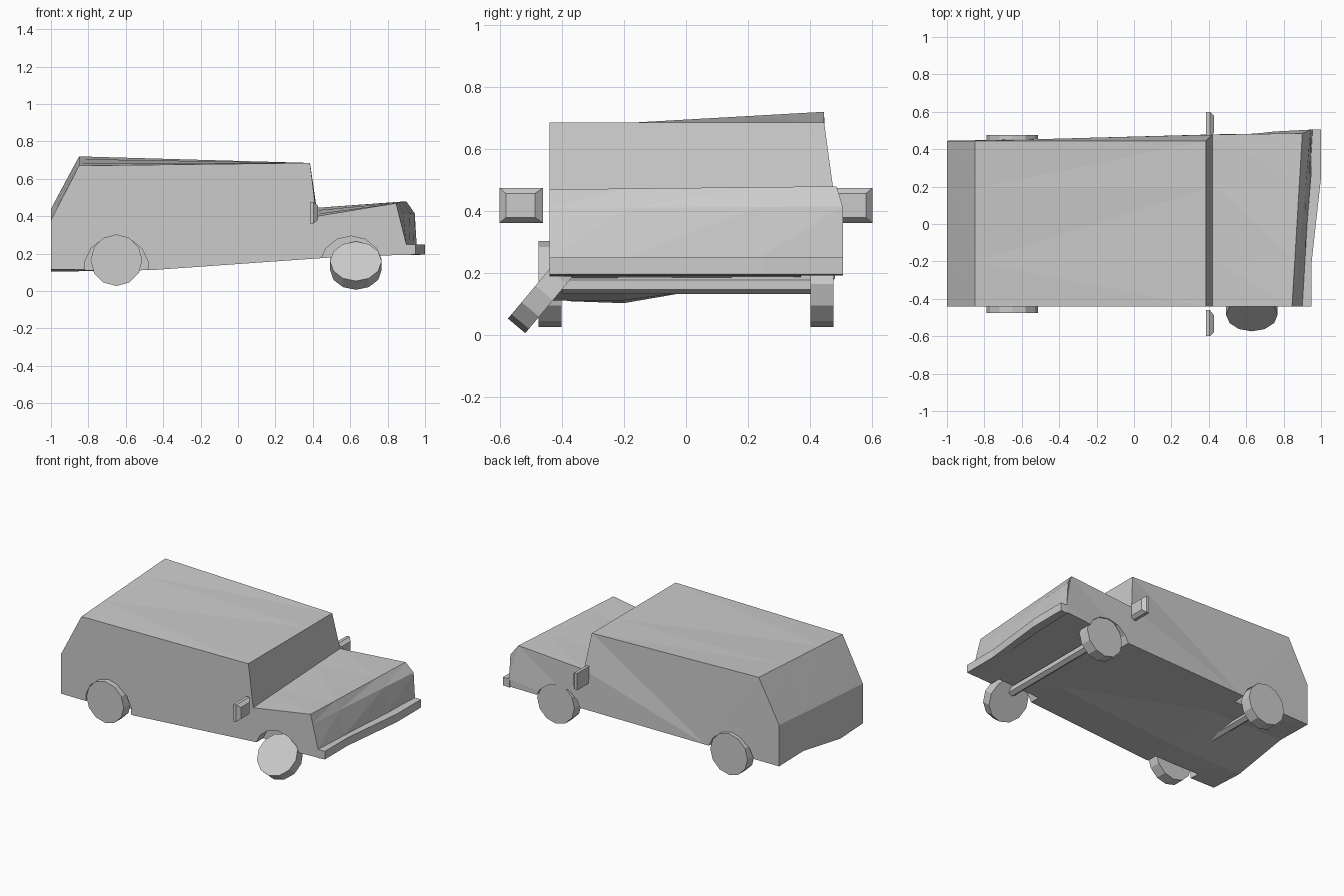
import bpy, bmesh
from math import radians
from mathutils import Vector, Matrix

if "Cube" in bpy.data.objects:
    bpy.data.objects.remove(bpy.data.objects["Cube"])


def finish(bm, name):
    bmesh.ops.recalc_face_normals(bm, faces=bm.faces)
    me = bpy.data.meshes.new(name)
    bm.to_mesh(me)
    bm.free()
    ob = bpy.data.objects.new(name, me)
    bpy.context.collection.objects.link(ob)
    return ob


def loft(name, rings):
    """Skin closed rings of equal length and cap both ends."""
    bm = bmesh.new()
    vs = [[bm.verts.new(p) for p in r] for r in rings]
    n = len(vs[0])
    for a, b in zip(vs, vs[1:]):
        for i in range(n):
            j = (i + 1) % n
            bm.faces.new((a[i], a[j], b[j], b[i]))
    bm.faces.new(vs[0])
    bm.faces.new(vs[-1][::-1])
    bmesh.ops.recalc_face_normals(bm, faces=bm.faces)
    bmesh.ops.triangulate(bm, faces=[f for f in bm.faces])
    return finish(bm, name)


def cylinder(name, loc, radius, depth, sides, tilt=90):
    bm = bmesh.new()
    m = Matrix.Translation(loc) @ Matrix.Rotation(radians(tilt), 4, 'X')
    bmesh.ops.create_cone(bm, cap_ends=True, segments=sides, radius1=radius,
                          radius2=radius, depth=depth, matrix=m)
    return finish(bm, name)


# Bent body shell: side profiles on the near (-y) and far (+y) sides
near = [(-1, -.44, .115), (-1, -.44, .38), (-.85, -.44, .67), (.385, -.44, .685),
        (.42, -.44, .40), (.845, -.44, .47), (.86, -.44, .41), (.90, -.44, .25),
        (.91, -.44, .195), (.46, -.44, .177), (-.46, -.44, .112)]
far = [(-1, .445, .165), (-1, .445, .44), (-.85, .445, .72), (.385, .445, .685),
       (.42, .478, .445), (.90, .485, .48), (.945, .505, .415), (.955, .505, .25),
       (.965, .505, .2), (.46, .48, .182), (-.46, .455, .17)]
rings = []
for t, sag in ((0, 0), (.27, -.025), (.71, .02), (1, 0)):
    ring = [Vector(a).lerp(Vector(b), t) for a, b in zip(near, far)]
    ring[0].z += sag
    ring[-1].z += sag * .6
    rings.append(ring)
body = loft("body", rings)

# Wheel arches
for side in (-1, 1):
    for x in (-.65, .605):
        cut = cylinder("arch_cutter", (x, side * .49, .122), .172, .24, 14)
        cut.hide_render = True
        mod = body.modifiers.new("arch", 'BOOLEAN')
        mod.operation = 'DIFFERENCE'
        mod.solver = 'EXACT'
        mod.object = cut
        bpy.context.view_layer.objects.active = body
        bpy.ops.object.modifier_apply(modifier=mod.name)
        bpy.data.objects.remove(cut)

# Bent front bumper
bumper_path = [(-.44, .895, .95), (-.2, .91, .95), (.25, .945, 1.0), (.505, .95, 1.0)]
loft("front_bumper", [[(a, y, .192), (b, y, .196), (b, y, .25), (a, y, .25)]
                      for y, a, b in bumper_path])

# Wheels, the near front one broken loose and splayed out
cylinder("rear_wheel_near", (-.65, -.438, .165), .138, .075, 12)
cylinder("rear_wheel_far", (-.65, .438, .165), .138, .075, 12)
cylinder("front_wheel_far", (.63, .438, .165), .138, .075, 12)
cylinder("front_wheel_near", (.63, -.457, .136), .138, .073, 12, tilt=50)

# Axles
for name, x in (("rear_axle", -.65), ("front_axle", .63)):
    cylinder(name, (x, .01, .163), .03, .82, 6)

# Side mirrors: boxes tapering towards the front
for name, s in (("mirror_near", -1), ("mirror_far", 1)):
    def rect(x, y0, y1, z0, z1):
        return [(x, s * y0, z0), (x, s * y1, z0), (x, s * y1, z1), (x, s * y0, z1)]
    loft(name, [rect(.385, .46, .60, .362, .475), rect(.405, .46, .60, .362, .475),
                rect(.427, .487, .58, .38, .457)])
